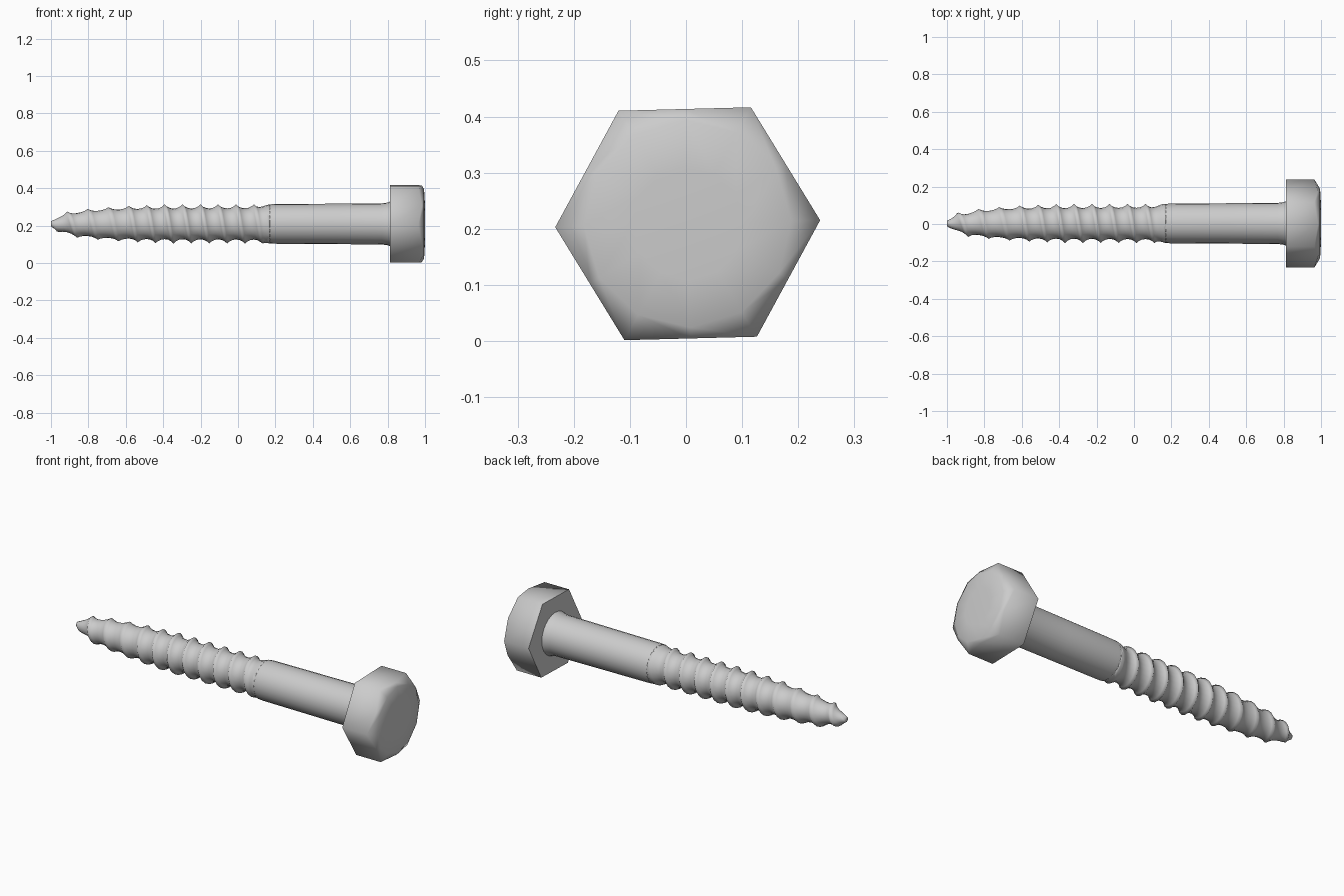
import bpy, bmesh, math

cube = bpy.data.objects.get("Cube")
if cube:
    bpy.data.objects.remove(cube, do_unlink=True)

steel = bpy.data.materials.new("light_grey_steel")
steel.use_nodes = True
GREY = (0.6, 0.6, 0.6, 1)
steel.diffuse_color = GREY
steel.node_tree.nodes["Principled BSDF"].inputs["Base Color"].default_value = GREY

AXIS_Y, AXIS_Z = 0.003, 0.209


def point(x, radius, angle):
    """Point around the screw axis; angle zero is straight up."""
    return (x, AXIS_Y + radius * math.sin(angle), AXIS_Z + radius * math.cos(angle))


def angles(count):
    return [2 * math.pi * i / count for i in range(count + 1)]


def lerp_table(table, x):
    for (x0, r0), (x1, r1) in zip(table, table[1:]):
        if x <= x1:
            return r0 + (r1 - r0) * max(0, x - x0) / (x1 - x0)
    return table[-1][1]


def loft(name, rings, smooth_degrees):
    """Skin rings whose last point meets the first, and cap both ends."""
    bm = bmesh.new()
    rows = [[bm.verts.new(p) for p in ring] for ring in rings]
    for a, b in zip(rows, rows[1:]):
        for i in range(len(a) - 1):
            bm.faces.new((a[i], a[i + 1], b[i + 1], b[i]))
    bm.faces.new(rows[0][:-1])
    bm.faces.new(rows[-1][:-1])
    bmesh.ops.remove_doubles(bm, verts=bm.verts, dist=0.0001)
    bmesh.ops.recalc_face_normals(bm, faces=bm.faces)
    mesh = bpy.data.meshes.new(name)
    bm.to_mesh(mesh)
    bm.free()
    mesh.materials.append(steel)
    ob = bpy.data.objects.new(name, mesh)
    bpy.context.collection.objects.link(ob)
    bpy.ops.object.select_all(action="DESELECT")
    ob.select_set(True)
    bpy.context.view_layer.objects.active = ob
    bpy.ops.object.shade_smooth_by_angle(angle=math.radians(smooth_degrees))
    return ob


# Smooth shank with a slight flare under the head
SHANK = [(0.165, 0.104), (0.19, 0.106), (0.5, 0.108), (0.77, 0.11), (0.8, 0.114), (0.82, 0.122)]
loft("shank", [[point(x, r, a) for a in angles(24)] for x, r in SHANK], 60)

# Hexagonal head, its outer rim cut by a shallow cone
APOTHEM, FACE_RADIUS, TILT = 0.2045, 0.185, math.radians(1.5)


def hex_radius(a):
    sixth = math.pi / 3
    return APOTHEM / math.cos((a + sixth / 2) % sixth - sixth / 2)


def head_ring(x_of, r_of):
    return [point(x_of(a), r_of(a), a - TILT) for a in angles(12)]


loft("hex_head", [
    head_ring(lambda a: 0.812, lambda a: 0.11),
    head_ring(lambda a: 0.812, hex_radius),
    head_ring(lambda a: 0.995 - 0.6 * (hex_radius(a) - FACE_RADIUS), hex_radius),
    head_ring(lambda a: 0.995, lambda a: FACE_RADIUS),
    head_ring(lambda a: 1.0, lambda a: 0.1),
], 75)

# Tapered helical thread: the mesh rows follow the helix from shank to tip
ROOT = [(-1, 0.014), (-0.95, 0.036), (-0.85, 0.06), (-0.7, 0.075), (-0.5, 0.081), (0.1, 0.084), (0.17, 0.105)]
CREST = [(-1, 0.014), (-0.95, 0.055), (-0.9, 0.07), (-0.8, 0.081), (-0.6, 0.096), (-0.4, 0.105), (0.17, 0.105)]
PROFILE = [(0, 1), (0.12, 0.5), (0.3, 0.12), (0.5, 0), (0.7, 0.12), (0.88, 0.5)]


def helix_x(turn):
    """Axial position after a number of turns; the pitch widens near the tip."""
    return 0.085 - 0.0955 * turn - 0.0145 * max(0, turn - 7)


def thread_point(turn, height, a):
    x = min(0.17, max(-1, helix_x(turn + a / (2 * math.pi))))
    root, crest = lerp_table(ROOT, x), lerp_table(CREST, x)
    return point(x, root + (crest - root) * height, a)


loft("thread", [[thread_point(turn + phase, height, a) for a in angles(20)]
                for turn in range(-2, 12) for phase, height in PROFILE], 120)
